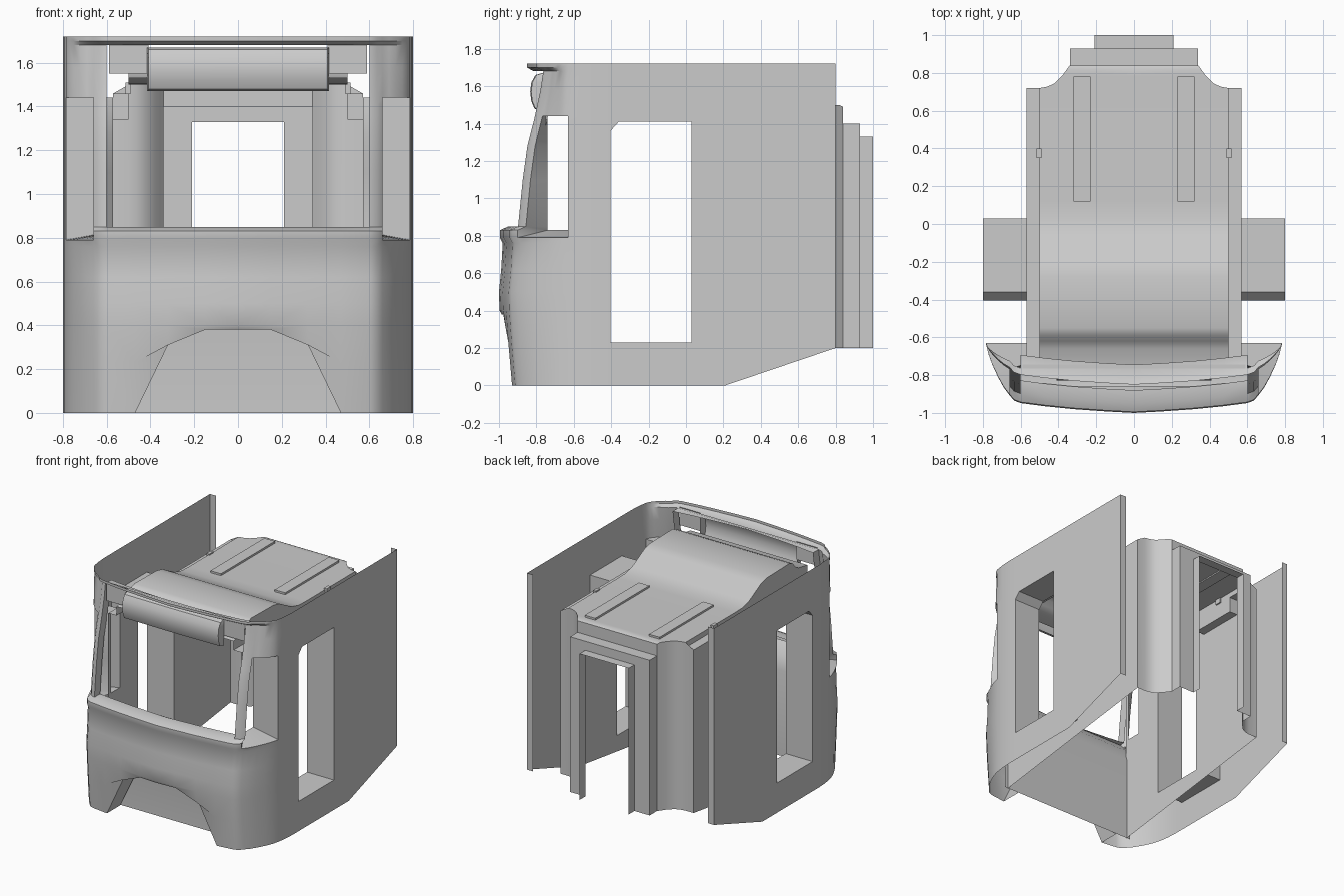
import bpy, bmesh

if "Cube" in bpy.data.objects:
    bpy.data.objects.remove(bpy.data.objects["Cube"])


def finish(bm, name, mirror=True, angle=0.6):
    bmesh.ops.remove_doubles(bm, verts=bm.verts, dist=0.0005)
    bmesh.ops.recalc_face_normals(bm, faces=bm.faces)
    me = bpy.data.meshes.new(name)
    bm.to_mesh(me)
    bm.free()
    ob = bpy.data.objects.new(name, me)
    bpy.context.collection.objects.link(ob)
    if mirror:
        m = ob.modifiers.new("mirror", 'MIRROR')
        m.merge_threshold = 0.001
    bpy.ops.object.select_all(action='DESELECT')
    ob.select_set(True)
    bpy.context.view_layer.objects.active = ob
    bpy.ops.object.shade_smooth_by_angle(angle=angle)
    return ob


def surf(name, sections):
    """Skin of quads between consecutive sections of equal length."""
    bm = bmesh.new()
    rows = [[bm.verts.new(p) for p in s] for s in sections]
    for a, b in zip(rows, rows[1:]):
        for k in range(len(a) - 1):
            bm.faces.new((a[k], a[k + 1], b[k + 1], b[k]))
    return finish(bm, name)


def box(name, x0, x1, y0, y1, z0, z1):
    bm = bmesh.new()
    bmesh.ops.create_cube(bm, size=1)
    for v in bm.verts:
        v.co = (x0 + (v.co.x + .5) * (x1 - x0), y0 + (v.co.y + .5) * (y1 - y0),
                z0 + (v.co.z + .5) * (z1 - z0))
    return finish(bm, name)


def panel(bm, ni, levels, pos, holes, chamfer):
    """Grid of ni columns by levels with rectangular holes and one cut corner."""
    v = {(i, j): bm.verts.new(pos(i, z)) for i in range(ni) for j, z in enumerate(levels)}
    for i in range(ni - 1):
        for j in range(len(levels) - 1):
            if (i, j) == chamfer:
                bm.faces.new((v[i, j], v[i + 1, j + 1], v[i, j + 1]))
            elif not any(a <= i < b and c <= j < d for a, b, c, d in holes):
                bm.faces.new((v[i, j], v[i + 1, j], v[i + 1, j + 1], v[i, j + 1]))
    return v


def reveal(bm, v, path, move):
    """Return flange running inwards from an opening's edge."""
    inner = [bm.verts.new(move(v[k].co, k[0])) for k in path]
    for n in range(len(path) - 1):
        bm.faces.new((v[path[n]], v[path[n + 1]], inner[n + 1], inner[n]))


def rect(a, b, c, d):
    p = [(i, c) for i in range(a, b)] + [(b, j) for j in range(c, d)]
    return p + [(i, d) for i in range(b, a, -1)] + [(a, j) for j in range(d, c - 1, -1)]


# outer shell: half plan, height levels and how far the nose leans back at each
plan = [(0, -1), (.15, -.992), (.32, -.98), (.47, -.965), (.6, -.948), (.635, -.935),
        (.66, -.905), (.69, -.865), (.72, -.81), (.75, -.745), (.77, -.69), (.785, -.63),
        (.795, -.56), (.8, -.48), (.8, -.405), (.8, -.36), (.8, .03), (.8, .21), (.8, .8)]
lean = {0: .035, .23: .015, .4: .003, .5: 0, .62: .012, .76: .02, .79: .005, .83: .005,
        .85: .05, 1.1: .075, 1.28: .1, 1.36: .12, 1.41: .133, 1.44: .14, 1.58: .17,
        1.68: .185, 1.70: .15, 1.72: .15}
levels = list(lean)
L = levels.index
bottom = {0: .38, 1: .38, 2: .31, 18: .2}


def shell_pos(i, z):
    x, y = plan[i]
    w = min(1, max(0, (-.64 - y) / .27))
    return (x, y + lean[z] * w, max(z, bottom.get(i, 0)))


bm = bmesh.new()
wind = (0, 4, L(.85), L(1.68))
quarter = (6, 11, L(.79), L(1.44))
door = (14, 16, L(.23), L(1.41))
v = panel(bm, len(plan), levels, shell_pos, [wind, quarter, door], (14, L(1.36)))
# door window tunnel with cut corner
path = [k for k in rect(*door) if k != (14, L(1.41))]
reveal(bm, v, path, lambda c, i: (.57, c.y, c.z))
# corner window
reveal(bm, v, rect(*quarter), lambda c, i: (.57, -.74 + .022 * (i - 6), max(c.z, .83)))
# windscreen edge
path = [(i, wind[2]) for i in range(4)] + [(4, j) for j in range(wind[2], wind[3])] + \
       [(i, wind[3]) for i in range(4, -1, -1)]
reveal(bm, v, path, lambda c, i: (c.x, c.y + .07, c.z))
# coupler arch and rear flange
reveal(bm, v, [(i, 0) for i in range(4)], lambda c, i: (c.x, -.77, c.z))
reveal(bm, v, [(18, j) for j in range(len(levels))], lambda c, i: (c.x - .05, c.y, c.z))
finish(bm, "outer_shell")

# inner side walls
ys = [-.77, -.74, -.63, -.405, -.36, .03, .3, .72]
zs = [0, .23, .83, 1.36, 1.41, 1.44, 1.46]
bm = bmesh.new()
panel(bm, len(ys), zs, lambda i, z: (.57, ys[i], max(z, .2 * (ys[i] + .77) / 1.49)),
      [(1, 2, 2, 5), (3, 5, 1, 4)], (3, 3))
finish(bm, "inner_side_wall")

# inner roof with raised front and stepped rear gangway
roof = [(-.77, 1.53, .5), (-.66, 1.55, .5), (-.62, 1.575, .5), (-.59, 1.61, .5),
        (-.55, 1.625, .5), (-.28, 1.62, .5), (-.21, 1.605, .5), (-.06, 1.525, .5),
        (.03, 1.502, .5), (.12, 1.5, .5), (.72, 1.5, .5), (.727, 1.5, .46), (.745, 1.5, .42),
        (.785, 1.5, .38), (.82, 1.5, .355), (.84, 1.49, .34), (.84, 1.4, .34),
        (.93, 1.4, .34), (.93, 1.33, .21), (1, 1.33, .21)]
surf("inner_roof", [[(0, y, z), (w, y, z)] for y, z, w in roof])
surf("roof_shoulder", [[(.5, y, z), (.5, y, 1.46), (.57, y, 1.46)] for y, z, w in roof if y <= .72])
box("roof_rib", .23, .32, .12, .78, 1.49, 1.515)

# curved rear wall and gangway walls follow the roof outline
back = [(.57, .72, 1.46)] + [(w, y, z) for y, z, w in roof[10:16]]
surf("rear_wall", [[(x, y, .2), (x, y, t)] for x, y, t in back])
surf("gangway_wall", [[(w, y, .2), (w, y, z)] for y, z, w in roof[16:]])

# front bulkhead below the windscreen
surf("front_bulkhead", [[(0, y, z), (.6, y, z)] for y, z in
                        [(-.76, 0), (-.76, .66), (-.79, .76), (-.86, .84)]])

# header panel with bowed sign box behind the windscreen top
bow = [(1.47, -.77), (1.48, -.805), (1.52, -.822), (1.57, -.828), (1.62, -.822),
       (1.66, -.8), (1.67, -.765)]
surf("sign_box", [[(0, y - .005, z), (.41, y, z), (.415, -.765, z)] for z, y in bow])
surf("header_panel", [[(.41, -.765, z), (.5, -.765, z), (.59, -.765, z)] for z in (1.55, 1.62, 1.69)])
surf("header_top", [[(0, y, 1.685), (.59, y, 1.685)] for y in (-.765, -.745)])

# overhead side lockers
box("side_locker", .5, .57, .12, .5, 1.34, 1.46)
box("roof_bracket", .49, .515, .35, .4, 1.46, 1.51)
